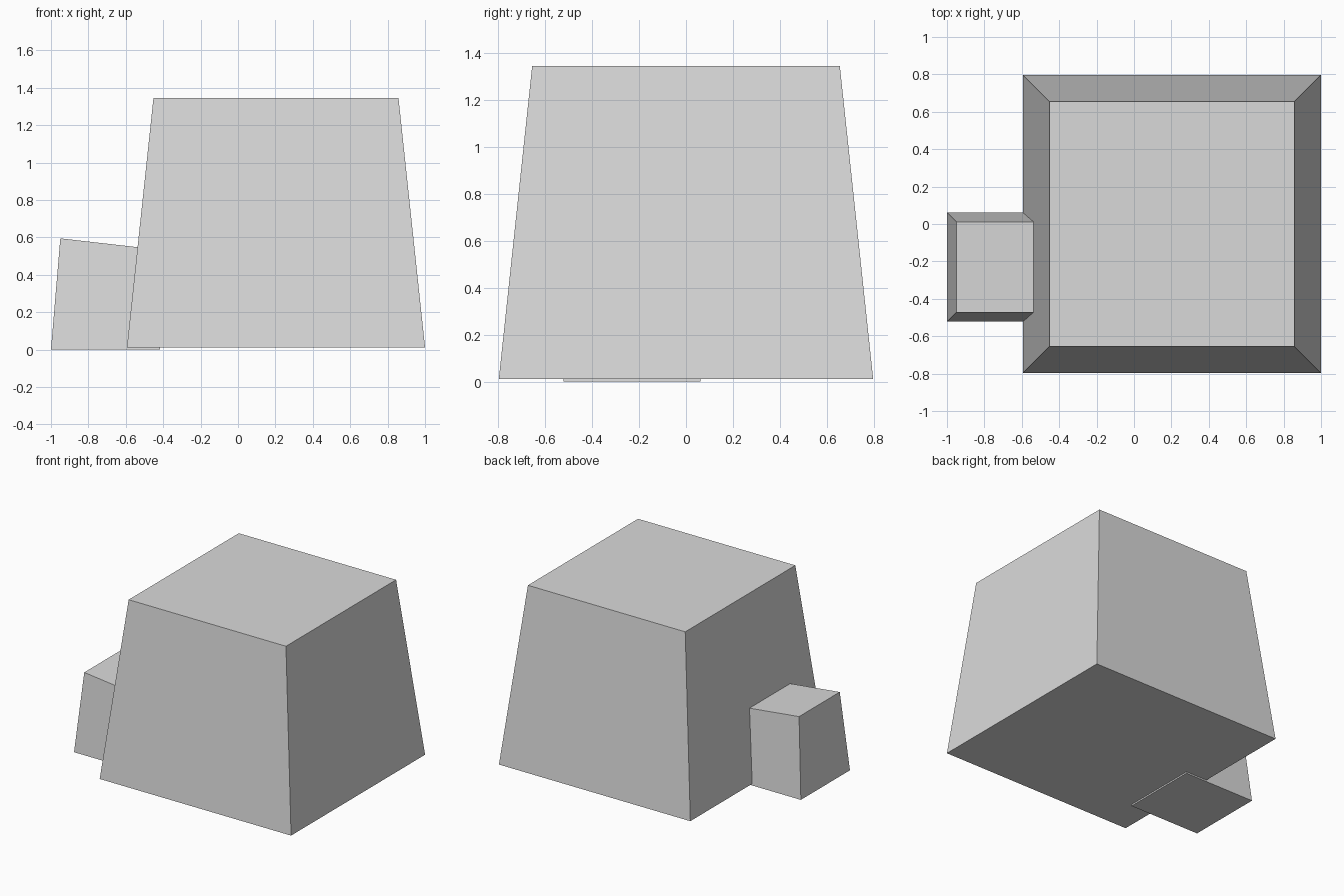
import bpy
import bmesh

cube = bpy.data.objects.get("Cube")
if cube:
    bpy.data.objects.remove(cube, do_unlink=True)

grey = bpy.data.materials.new("light_grey")
grey.use_nodes = True
colour = (0.7, 0.7, 0.7, 1)
grey.diffuse_color = colour
grey.node_tree.nodes["Principled BSDF"].inputs["Base Color"].default_value = colour


def tapered_block(name, centre, half, taper, bottom, top, slope=0.0):
    """Square block narrowing to the top, whose top may slope along x."""
    bm = bmesh.new()
    bmesh.ops.create_cube(bm, size=2)
    for v in bm.verts:
        upper = v.co.z > 0
        size = half - taper if upper else half
        v.co.x *= size
        v.co.y *= size
        v.co.z = top + slope * v.co.x if upper else bottom
        v.co.x += centre[0]
        v.co.y += centre[1]
    mesh = bpy.data.meshes.new(name)
    bm.to_mesh(mesh)
    bm.free()
    mesh.materials.append(grey)
    obj = bpy.data.objects.new(name, mesh)
    bpy.context.collection.objects.link(obj)
    return obj


# Large body
tapered_block("main_block", (0.203, 0), 0.797, 0.142, 0.012, 1.345)

# Small block partly sunk into the right side
tapered_block("side_block", (-0.708, -0.23), 0.292, 0.05, 0, 0.567, slope=-0.114)
